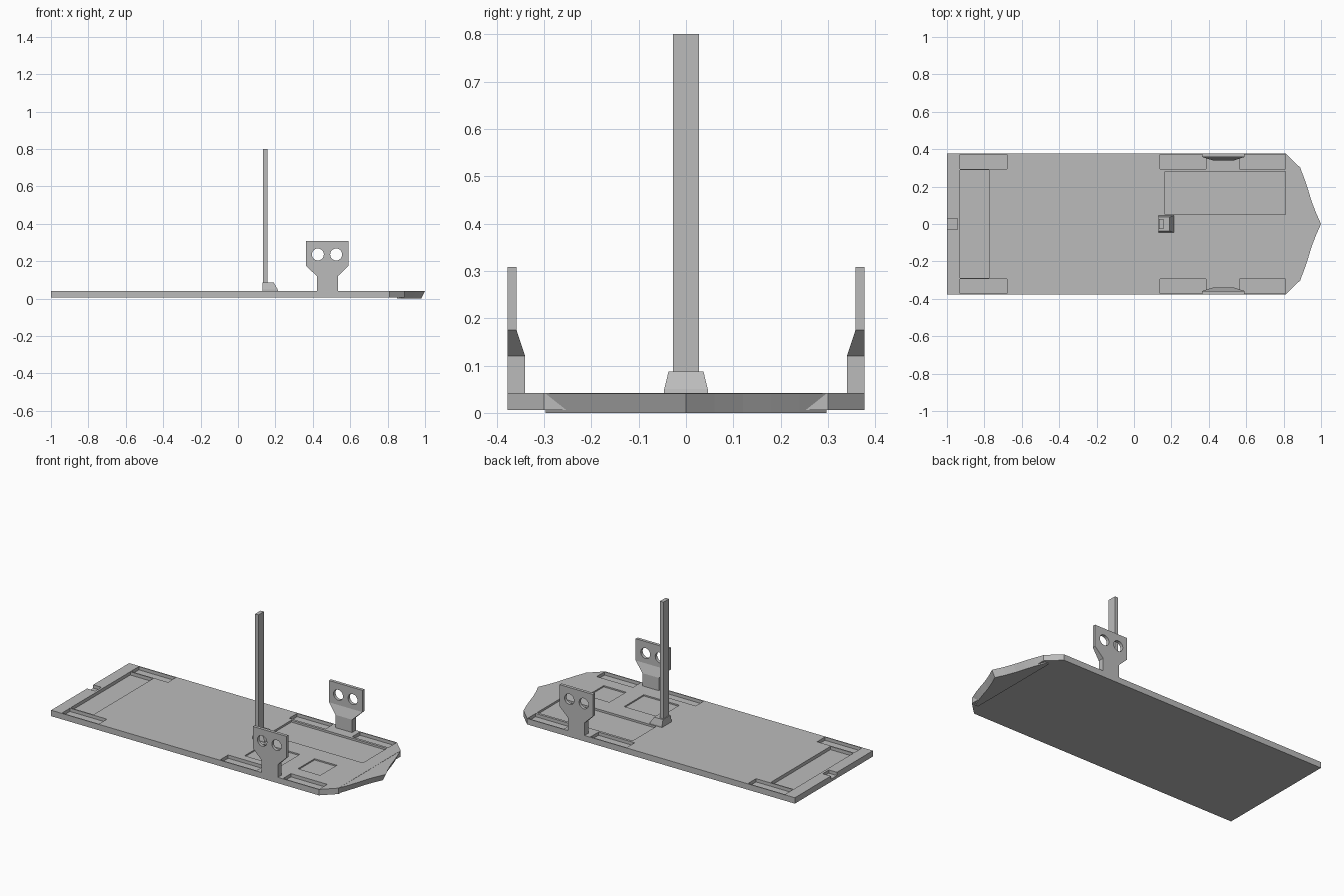
import bpy, bmesh, math

if "Cube" in bpy.data.objects:
    bpy.data.objects.remove(bpy.data.objects["Cube"])

grey = bpy.data.materials.new("plain_grey")
grey.diffuse_color = (0.5, 0.5, 0.5, 1)
grey.use_nodes = True
grey.node_tree.nodes["Principled BSDF"].inputs["Base Color"].default_value = grey.diffuse_color


def finish(name, bm):
    bmesh.ops.recalc_face_normals(bm, faces=bm.faces[:])
    me = bpy.data.meshes.new(name)
    bm.to_mesh(me)
    bm.free()
    me.materials.append(grey)
    ob = bpy.data.objects.new(name, me)
    bpy.context.collection.objects.link(ob)
    return ob


def loft(name, rings):
    """Join equal-length rings of 3D points into a closed solid."""
    bm = bmesh.new()
    vs = [[bm.verts.new(p) for p in r] for r in rings]
    n = len(vs[0])
    for a, b in zip(vs, vs[1:]):
        for i in range(n):
            j = (i + 1) % n
            bm.faces.new((a[i], a[j], b[j], b[i]))
    bm.faces.new(vs[0][::-1])
    bm.faces.new(vs[-1])
    return finish(name, bm)


def rect(x0, x1, y0, y1, z):
    return [(x0, y0, z), (x1, y0, z), (x1, y1, z), (x0, y1, z)]


def box(name, x0, x1, y0, y1, z0, z1):
    return loft(name, [rect(x0, x1, y0, y1, z0), rect(x0, x1, y0, y1, z1)])


def cut(ob, cutters):
    """Subtract each cutter, then bake the result and delete the cutters."""
    for c in cutters:
        m = ob.modifiers.new("cut", 'BOOLEAN')
        m.operation = 'DIFFERENCE'
        m.solver = 'EXACT'
        m.object = c
    bpy.context.view_layer.update()
    me = bpy.data.meshes.new_from_object(
        ob.evaluated_get(bpy.context.evaluated_depsgraph_get()))
    ob.modifiers.clear()
    ob.data = me
    for c in cutters:
        bpy.data.objects.remove(c)


# Deck plate with clipped front corners
TOP = 0.042
outline = [(-1, -0.377), (0.81, -0.377), (0.89, -0.3),
           (0.89, 0.3), (0.81, 0.377), (-1, 0.377)]
deck = loft("deck", [[(x, y, z) for x, y in outline] for z in (0.006, TOP)])

# Recesses in the deck: x0, x1, y0, y1, floor height
pockets = [(-0.93, -0.775, -0.288, 0.288, 0.022),   # rear axle
           (-1.05, -0.945, -0.03, 0.03, 0.022),     # stern notch
           (0.165, 0.81, 0.05, 0.28, 0.03),         # long tray
           (0.22, 0.46, -0.25, -0.06, 0.034),       # square trays
           (0.56, 0.71, -0.22, -0.06, 0.034)]
for x0, x1 in ((-0.93, -0.68), (0.14, 0.385), (0.565, 0.81)):   # side slots
    pockets += [(x0, x1, 0.295, 0.371, 0.022), (x0, x1, -0.371, -0.295, 0.022)]
cut(deck, [box("cutter", *p, 0.1) for p in pockets])

# Faceted nose with undercut front faces
half = [(0.89, 0.297), (0.912, 0.24), (0.932, 0.18), (0.95, 0.12), (0.973, 0.06)]
curve = [(x, -y) for x, y in half] + [(1.0, 0)] + half[::-1]
rings = []
for z, back in ((0.0, 0.02), (0.041, 0)):
    rings.append([(0.85, -0.297, z)] + [(x - back, y, z) for x, y in curve]
                 + [(0.85, 0.297, z)])
loft("nose", rings)

# Side brackets: narrow stem flaring into a thin plate with two holes
CX = 0.4775
for side, label in ((-1, "front"), (1, "back")):
    rings = []
    for z, w, inner in ((0.02, 0.056, 0.34), (0.12, 0.056, 0.34),
                        (0.175, 0.113, 0.358), (0.308, 0.113, 0.358)):
        rings.append(rect(CX - w, CX + w, side * inner, side * 0.377, z))
    bracket = loft(label + "_bracket", rings)
    holes = []
    for hx in (0.427, 0.525):
        circle = [(hx + 0.032 * math.cos(math.tau * i / 24),
                   0.236 + 0.032 * math.sin(math.tau * i / 24)) for i in range(24)]
        holes.append(loft("cutter", [[(x, side * y, z) for x, z in circle]
                                     for y in (0.3, 0.42)]))
    cut(bracket, holes)

# Mast and its tapered foot
box("mast", 0.134, 0.157, -0.027, 0.027, 0.03, 0.8)
loft("mast_foot", [rect(0.13, 0.215, -0.046, 0.046, 0.035),
                   rect(0.13, 0.212, -0.046, 0.046, 0.05),
                   rect(0.13, 0.19, -0.037, 0.037, 0.087)])
